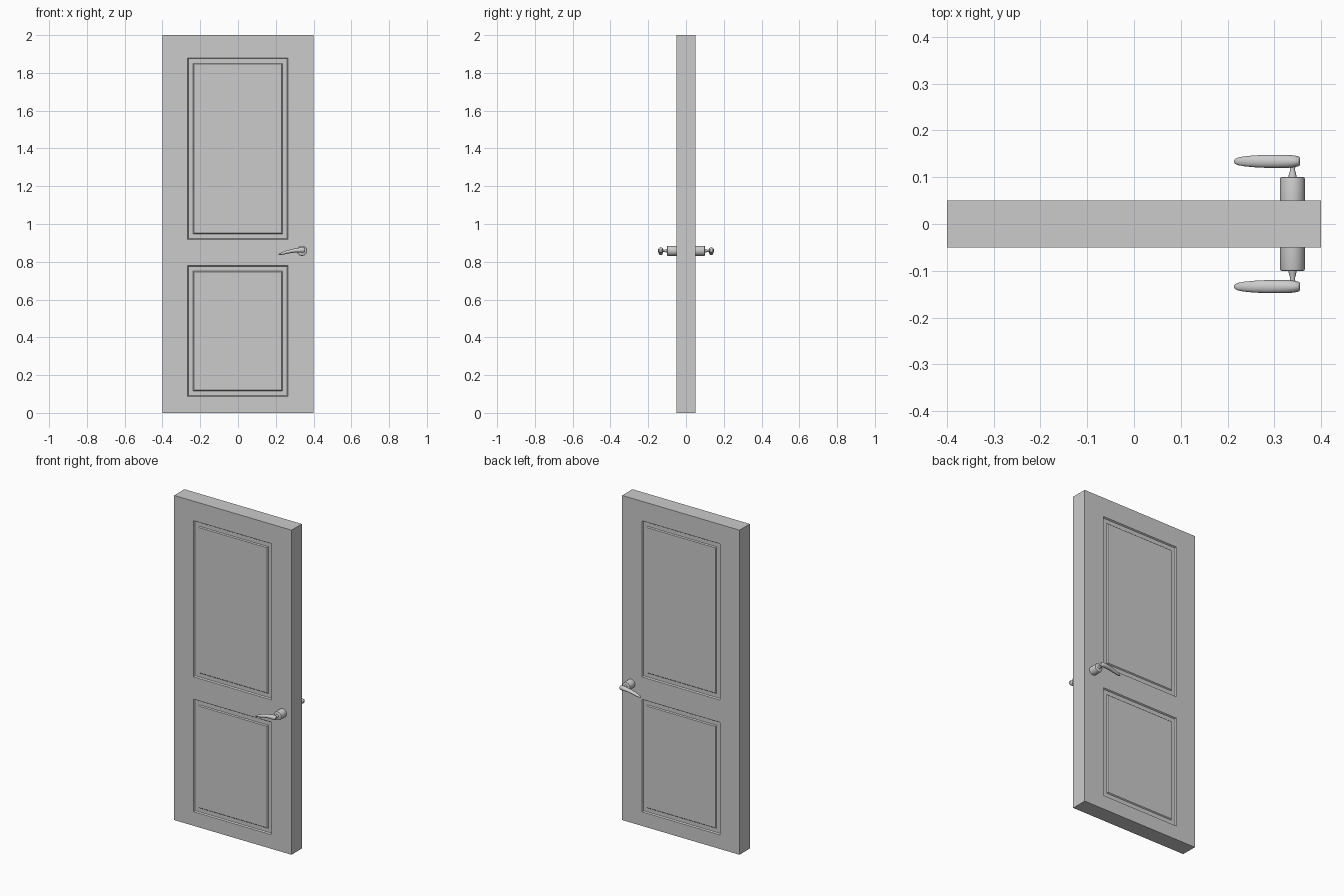
import bpy, bmesh, math
from mathutils import Vector

if "Cube" in bpy.data.objects:
    bpy.data.objects.remove(bpy.data.objects["Cube"])

def finish(bm, name, smooth=True):
    bmesh.ops.recalc_face_normals(bm, faces=bm.faces)
    me = bpy.data.meshes.new(name)
    bm.to_mesh(me)
    bm.free()
    ob = bpy.data.objects.new(name, me)
    bpy.context.collection.objects.link(ob)
    if smooth:
        bpy.ops.object.select_all(action='DESELECT')
        ob.select_set(True)
        bpy.context.view_layer.objects.active = ob
        bpy.ops.object.shade_smooth_by_angle(angle=math.radians(40))
    return ob

def loft(rings, name):
    bm = bmesh.new()
    loops = [[bm.verts.new(p) for p in r] for r in rings]
    n = len(loops[0])
    for a, b in zip(loops, loops[1:]):
        for i in range(n):
            j = (i + 1) % n
            bm.faces.new((a[i], a[j], b[j], b[i]))
    bm.faces.new(loops[0])
    bm.faces.new(loops[-1])
    return finish(bm, name)

# Door leaf: both faces are grids whose panel cells are inset into grooves
HALF_T = 0.05
xs = [-0.4, -0.267, 0.265, 0.4]
zs = [0, 0.087, 0.78, 0.918, 1.88, 2.0]
bm = bmesh.new()
panels = []
grids = []
for y in (-HALF_T, HALF_T):
    g = [[bm.verts.new((x, y, z)) for z in zs] for x in xs]
    grids.append(g)
    for i in range(3):
        for k in range(5):
            f = bm.faces.new((g[i][k], g[i+1][k], g[i+1][k+1], g[i][k+1]))
            if i == 1 and k in (1, 3):
                panels.append(f)

def border(g):
    return ([g[i][0] for i in range(4)] + [g[3][k] for k in range(1, 6)]
            + [g[i][5] for i in (2, 1, 0)] + [g[0][k] for k in (4, 3, 2, 1)])

a, b = border(grids[0]), border(grids[1])
for i in range(len(a)):
    j = (i + 1) % len(a)
    bm.faces.new((a[i], a[j], b[j], b[i]))
bmesh.ops.recalc_face_normals(bm, faces=bm.faces)

# Sloped groove around each raised centre panel
for f in panels:
    for width, depth in ((0.005, -0.008), (0.024, 0.0), (0.005, 0.006)):
        bmesh.ops.inset_region(bm, faces=[f], thickness=width, depth=depth,
                               use_even_offset=True)
door = finish(bm, "door_leaf", smooth=False)

# Handles, one on each face
HX, HZ = 0.339, 0.858

def lathe(profile, side, name, seg=32):
    rings = [[Vector((HX + r * math.cos(t), side * y, HZ + r * math.sin(t)))
              for t in (2 * math.pi * i / seg for i in range(seg))]
             for r, y in profile]
    return loft(rings, name)

# Lever stations: x, z centre, half depth in y, half height in z
LEVER = [(0.355, 0.862, 0.008, 0.008), (0.352, 0.862, 0.0105, 0.012),
         (0.343, 0.862, 0.0125, 0.014), (0.330, 0.862, 0.014, 0.0135),
         (0.305, 0.860, 0.014, 0.011), (0.280, 0.856, 0.0138, 0.010),
         (0.255, 0.850, 0.0125, 0.009), (0.235, 0.844, 0.0105, 0.007),
         (0.222, 0.840, 0.008, 0.005), (0.216, 0.838, 0.005, 0.003),
         (0.214, 0.838, 0.002, 0.001)]

for side, tag in ((-1, "front"), (1, "back")):
    lathe([(0.0265, 0.045), (0.0265, 0.096), (0.0255, 0.099), (0.022, 0.101)],
          side, tag + "_handle_barrel")
    lathe([(0.009, 0.098), (0.0075, 0.108), (0.0055, 0.114), (0.006, 0.124)],
          side, tag + "_handle_neck", 20)
    rings = [[Vector((x, side * (0.134 + hy * math.cos(t)), z + hz * math.sin(t)))
              for t in (2 * math.pi * i / 20 for i in range(20))]
             for x, z, hy, hz in LEVER]
    loft(rings, tag + "_handle_lever")
